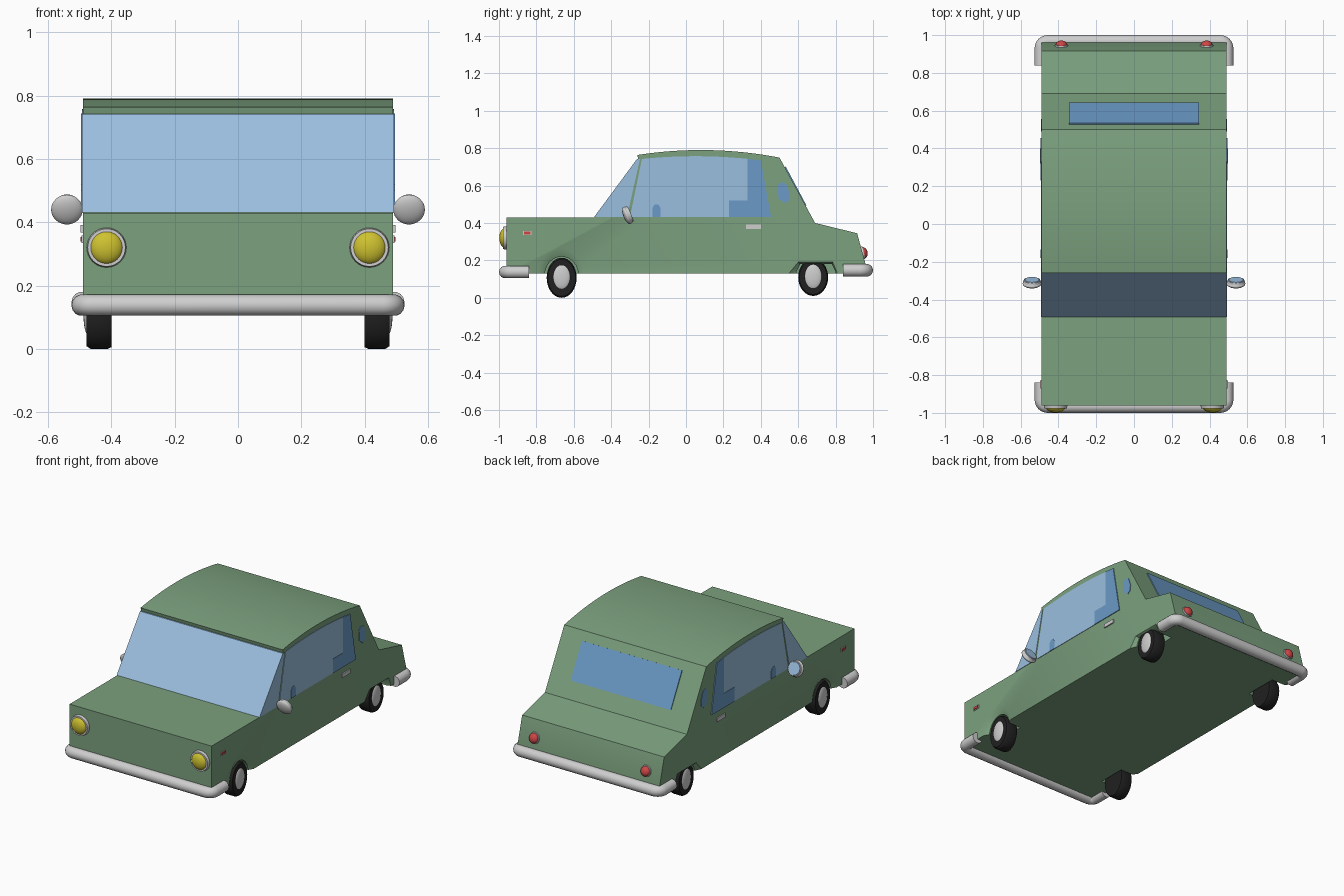
import bpy
import bmesh
import math
from mathutils import Vector

if "Cube" in bpy.data.objects:
    bpy.data.objects.remove(bpy.data.objects["Cube"], do_unlink=True)


def material(name, r, g, b):
    m = bpy.data.materials.new(name)
    m.use_nodes = True
    m.diffuse_color = (r, g, b, 1)
    node = next(n for n in m.node_tree.nodes if n.type == "BSDF_PRINCIPLED")
    node.inputs["Base Color"].default_value = (r, g, b, 1)
    node.inputs["Roughness"].default_value = 0.6
    return m


GREEN = material("body green", 0.20, 0.355, 0.21)
PALE = material("pale glass", 0.33, 0.52, 0.74)
BLUE = material("deep blue glass", 0.145, 0.325, 0.57)
CHROME = material("light grey metal", 0.62, 0.62, 0.62)
BLACK = material("tyre black", 0.015, 0.015, 0.015)
YELLOW = material("lamp yellow", 0.62, 0.54, 0.03)
RED = material("lamp red", 0.62, 0.06, 0.06)


def finish(name, bm, mat):
    bmesh.ops.recalc_face_normals(bm, faces=bm.faces)
    mesh = bpy.data.meshes.new(name)
    bm.to_mesh(mesh)
    bm.free()
    ob = bpy.data.objects.new(name, mesh)
    bpy.context.collection.objects.link(ob)
    if mat:
        mesh.materials.append(mat)
    return ob


def loft(name, sections, mat):
    """Skin (x, outline) sections, each outline a list of (y, z)."""
    bm = bmesh.new()
    rings = [[bm.verts.new((x, y, z)) for y, z in pts] for x, pts in sections]
    n = len(rings[0])
    for a, b in zip(rings, rings[1:]):
        for i in range(n):
            j = (i + 1) % n
            bm.faces.new((a[i], a[j], b[j], b[i]))
    bm.faces.new(rings[0])
    bm.faces.new(rings[-1])
    return finish(name, bm, mat)


def prism(name, pts, x0, x1, mat):
    return loft(name, [(x0, pts), (x1, pts)], mat)


def ellipse(y, z, ry, rz, n=32):
    return [(y + ry * math.cos(i * math.tau / n), z + rz * math.sin(i * math.tau / n))
            for i in range(n)]


def ball(name, loc, scale, mat, tilt=0):
    bm = bmesh.new()
    bmesh.ops.create_uvsphere(bm, u_segments=24, v_segments=16, radius=1)
    ob = finish(name, bm, mat)
    ob.location, ob.scale, ob.rotation_euler = loc, scale, (tilt, 0, 0)
    return ob


def disc(name, loc, radius, depth, mat, tilt=0):
    """Round plate facing along y."""
    bm = bmesh.new()
    bmesh.ops.create_cone(bm, cap_ends=True, segments=32, radius1=radius,
                          radius2=radius * 0.93, depth=depth)
    ob = finish(name, bm, mat)
    ob.location, ob.rotation_euler = loc, (math.radians(90) + tilt, 0, 0)
    return ob


def box(name, y0, y1, z0, z1, x0, x1, mat):
    return prism(name, [(y0, z0), (y1, z0), (y1, z1), (y0, z1)], x0, x1, mat)


def arc(y0, y1, mid, top, k, n):
    ys = [y0 + (y1 - y0) * i / n for i in range(n + 1)]
    return [(y, top - k * (y - mid) ** 2) for y in ys]


# Body shell: one side profile across the full width
W = 0.49
profile = [(-0.96, 0.13), (-0.96, 0.43), (-0.485, 0.43), (-0.255, 0.74)]
profile += arc(-0.26, 0.5, 0.08, 0.79, 0.23, 16)
profile += [(0.69, 0.40), (0.915, 0.345), (0.96, 0.18), (0.96, 0.13)]
body = prism("body", profile, -W, W, GREEN)

# Wheel arches cut with a sloping lip
front_in, front_out = ellipse(-0.665, 0.12, 0.09, 0.1), ellipse(-0.665, 0.12, 0.12, 0.142)
rear_in = [(0.59, 0.05), (0.59, 0.14), (0.61, 0.18), (0.78, 0.18), (0.80, 0.14), (0.80, 0.05)]
rear_out = [(0.55, 0.05), (0.55, 0.13), (0.60, 0.19), (0.785, 0.19), (0.81, 0.13), (0.81, 0.05)]
for s in (1, -1):
    for inner, outer in ((front_in, front_out), (rear_in, rear_out)):
        cutter = loft("arch_cutter", [(s * 0.385, inner), (s * 0.472, inner),
                                      (s * 0.49, outer), (s * 0.53, outer)], None)
        cutter.hide_render = True
        mod = body.modifiers.new("arch", "BOOLEAN")
        mod.operation, mod.solver, mod.object = "DIFFERENCE", "EXACT", cutter
        bpy.context.view_layer.objects.active = body
        bpy.ops.object.modifier_apply(modifier=mod.name)
        bpy.data.objects.remove(cutter, do_unlink=True)

# Windscreen wraps round to the front pillars
prism("windscreen", [(-0.492, 0.431), (-0.262, 0.742), (-0.246, 0.742), (-0.316, 0.431)],
      -W - 0.003, W + 0.003, PALE)

# Rear window plate lying on the sloping back
slope = Vector((0.19, -0.355)).normalized()
out = Vector((-slope.y, slope.x)) * 0.004
top, low = Vector((0.53, 0.699)), Vector((0.64, 0.493))
prism("rear_window", [tuple(p) for p in (top - out, top + out, low + out, low - out)],
      -0.345, 0.345, BLUE)

side_window = [(-0.30, 0.431)] + arc(-0.236, 0.40, 0.05, 0.757, 0.18, 12) + [(0.455, 0.431)]
rear_seat = [(0.23, 0.431), (0.23, 0.52), (0.33, 0.52)]
rear_seat += arc(0.33, 0.40, 0.05, 0.757, 0.18, 3) + [(0.455, 0.431)]
headrest = [(-0.18, 0.431), (-0.18, 0.48), (-0.168, 0.5), (-0.148, 0.5), (-0.136, 0.48),
            (-0.136, 0.431)]
quarter = [(0.49, 0.60), (0.51, 0.618), (0.535, 0.61), (0.555, 0.555), (0.55, 0.52),
           (0.53, 0.505), (0.495, 0.53)]

for s, side in ((1, "left"), (-1, "right")):
    # Side glass
    prism(side + "_side_window", side_window, s * 0.486, s * 0.493, PALE)
    prism(side + "_rear_seat_shape", rear_seat, s * 0.488, s * 0.495, BLUE)
    prism(side + "_headrest_shape", headrest, s * 0.488, s * 0.495, BLUE)
    prism(side + "_quarter_window", quarter, s * 0.486, s * 0.493, BLUE)

    # Door handle and side marker
    box(side + "_door_handle", 0.32, 0.40, 0.368, 0.392, s * 0.485, s * 0.497, CHROME)
    box(side + "_marker_rim", -0.872, -0.826, 0.335, 0.358, s * 0.485, s * 0.494, CHROME)
    box(side + "_marker", -0.867, -0.831, 0.339, 0.354, s * 0.488, s * 0.498, RED)

    # Wheels: oval tyres with domed hub caps
    for end, y, z, rz in (("front", -0.665, 0.107, 0.107), ("rear", 0.68, 0.11, 0.1)):
        name = side + "_" + end
        loft(name + "_tyre",
             [(s * x, ellipse(y, z, 0.08 * k, rz * k))
              for x, k in ((0.40, 0.95), (0.412, 1), (0.465, 1), (0.478, 0.92))], BLACK)
        ball(name + "_hub_cap", (s * 0.474, y, z + 0.004), (0.014, 0.047, 0.066), CHROME)

    # Head lamps
    disc(side + "_headlamp_rim", (s * 0.415, -0.965, 0.32), 0.064, 0.025, CHROME)
    ball(side + "_headlamp", (s * 0.415, -0.968, 0.32), (0.053, 0.03, 0.053), YELLOW)

    # Tail lamps follow the slanted tail
    tilt = math.radians(15)
    disc(side + "_tail_lamp_rim", (s * 0.385, 0.944, 0.24), 0.036, 0.014, CHROME,
         tilt + math.pi)
    ball(side + "_tail_lamp", (s * 0.385, 0.949, 0.241), (0.03, 0.022, 0.03), RED, tilt)

    # Door mirrors, glass facing back and slightly up
    tilt = math.radians(22)
    ball(side + "_mirror_shell", (s * 0.54, -0.315, 0.44), (0.05, 0.02, 0.05), CHROME, tilt)
    disc(side + "_mirror_rim", (s * 0.54, -0.303, 0.445), 0.047, 0.012, CHROME,
         tilt + math.pi)
    disc(side + "_mirror_glass", (s * 0.54, -0.298, 0.447), 0.041, 0.008, PALE,
         tilt + math.pi)


def bumper(name, d, z):
    """Round bar bent round the corners; d is -1 for front, 1 for rear."""
    x, y, r = 0.492, 0.966, 0.035
    corner = [(x - r + r * math.cos(a), y - r + r * math.sin(a))
              for a in (i * math.pi / 12 for i in range(7))]
    half = [(x, 0.84)] + corner
    path = half + [(-px, py) for px, py in reversed(half)]
    curve = bpy.data.curves.new(name, "CURVE")
    curve.dimensions = "3D"
    curve.bevel_depth, curve.bevel_resolution, curve.use_fill_caps = 0.034, 5, True
    spline = curve.splines.new("POLY")
    spline.points.add(len(path) - 1)
    for p, (px, py) in zip(spline.points, path):
        p.co = (px, py * d, z, 1)
    curve.materials.append(CHROME)
    ob = bpy.data.objects.new(name, curve)
    bpy.context.collection.objects.link(ob)
    bpy.ops.object.select_all(action="DESELECT")
    ob.select_set(True)
    bpy.context.view_layer.objects.active = ob
    bpy.ops.object.convert(target="MESH")


bumper("front_bumper", -1, 0.138)
bumper("rear_bumper", 1, 0.147)

# Smooth the rounded parts, keep the creases sharp
bpy.ops.object.select_all(action="DESELECT")
for ob in bpy.context.collection.objects:
    if ob.type == "MESH":
        ob.select_set(True)
        bpy.context.view_layer.objects.active = ob
bpy.ops.object.shade_smooth_by_angle(angle=math.radians(32))
